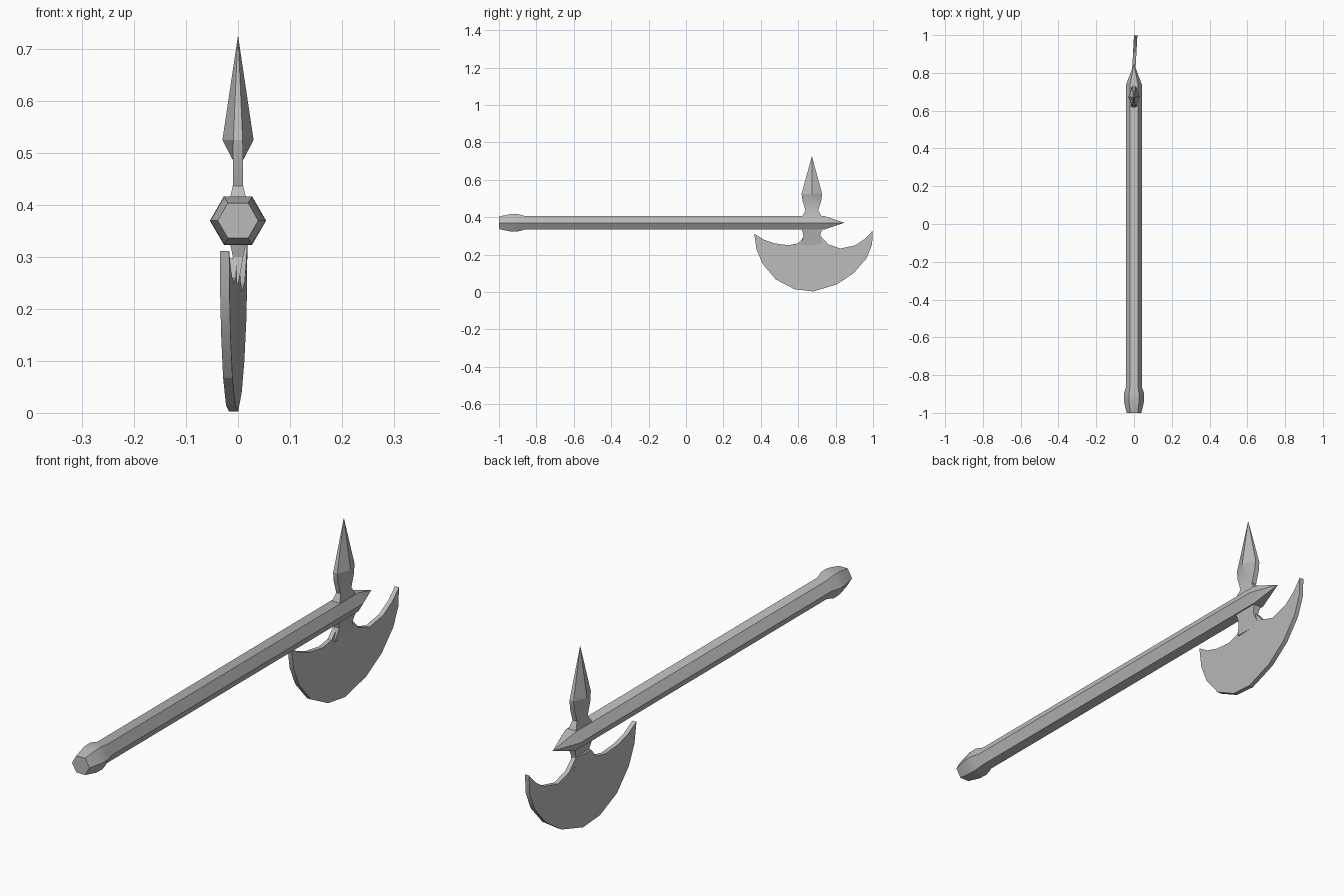
import bpy, bmesh, math

default = bpy.data.objects.get("Cube")
if default:
    bpy.data.objects.remove(default, do_unlink=True)

STEEL = (0.5, 0.5, 0.5, 1)
mat = bpy.data.materials.new("grey steel")
mat.use_nodes = True
mat.diffuse_color = STEEL
mat.node_tree.nodes["Principled BSDF"].inputs["Base Color"].default_value = STEEL

AXIS_Z = 0.37   # height of the shaft
HEAD_Y = 0.673  # centre of the head along the shaft


def finish(name, bm):
    bmesh.ops.remove_doubles(bm, verts=bm.verts, dist=0.0001)
    bmesh.ops.recalc_face_normals(bm, faces=bm.faces)
    mesh = bpy.data.meshes.new(name)
    bm.to_mesh(mesh)
    bm.free()
    mesh.materials.append(mat)
    obj = bpy.data.objects.new(name, mesh)
    bpy.context.collection.objects.link(obj)
    bpy.ops.object.select_all(action="DESELECT")
    obj.select_set(True)
    bpy.context.view_layer.objects.active = obj
    bpy.ops.object.shade_smooth_by_angle(angle=math.radians(20))
    return obj


def loft(name, rings):
    """Skin a list of six-point rings and cap both ends."""
    bm = bmesh.new()
    loops = [[bm.verts.new(p) for p in ring] for ring in rings]
    for a, b in zip(loops, loops[1:]):
        for i in range(6):
            j = (i + 1) % 6
            bm.faces.new((a[i], a[j], b[j], b[i]))
    bm.faces.new(loops[0])
    bm.faces.new(loops[-1])
    return finish(name, bm)


def shaft_ring(y, r):
    angles = [math.tau * i / 6 for i in range(6)]
    return [(r * math.cos(a), y, AXIS_Z + r * math.sin(a)) for a in angles]


def head_ring(z, half_y, edge_x, mid_x, shift=0):
    pts = [(edge_x, half_y), (mid_x, 0), (edge_x, -half_y),
           (-edge_x, -half_y), (-mid_x, 0), (-edge_x, half_y)]
    return [(x + shift, HEAD_Y + y, z) for x, y in pts]


# Six-sided shaft with swollen pommel and pointed end
profile = [(-1, 0.039), (-0.94, 0.053), (-0.9, 0.054), (-0.865, 0.043),
           (0.735, 0.043), (0.847, 0.0005)]
loft("shaft", [shaft_ring(y, r) for y, r in profile])

# Top spike: waisted neck, then a ridged point
loft("top_spike", [
    head_ring(0.39, 0.06, 0.021, 0.021),
    head_ring(0.437, 0.034, 0.01, 0.01),
    head_ring(0.487, 0.05, 0.01, 0.01),
    head_ring(0.525, 0.055, 0.009, 0.03),
    head_ring(0.724, 0.0006, 0.0003, 0.0004),
])

# Neck joining the shaft to the blade
loft("blade_neck", [
    head_ring(0.35, 0.058, 0.02, 0.02),
    head_ring(0.30, 0.044, 0.01, 0.01),
    head_ring(0.25, 0.06, 0.009, 0.009, -0.008),
])

# Crescent blade: outline extruded, slightly askew to the shaft
outline = [(.365, .312), (.415, .28), (.473, .26), (.548, .25), (.60, .26),
           (.632, .297), (.722, .297), (.76, .255), (.826, .232), (.906, .25),
           (.96, .286), (.998, .328), (.995, .254), (.965, .18), (.896, .10),
           (.805, .04), (.68, .003), (.58, .015), (.48, .067), (.41, .15),
           (.377, .227)]
bm = bmesh.new()
left, right = [[bm.verts.new((side - 0.009 + 0.055 * (y - HEAD_Y), y, z))
                for y, z in outline] for side in (0.009, -0.009)]
bm.faces.new(left)
bm.faces.new(right)
for i in range(len(outline)):
    j = (i + 1) % len(outline)
    bm.faces.new((left[i], left[j], right[j], right[i]))
finish("crescent_blade", bm)
